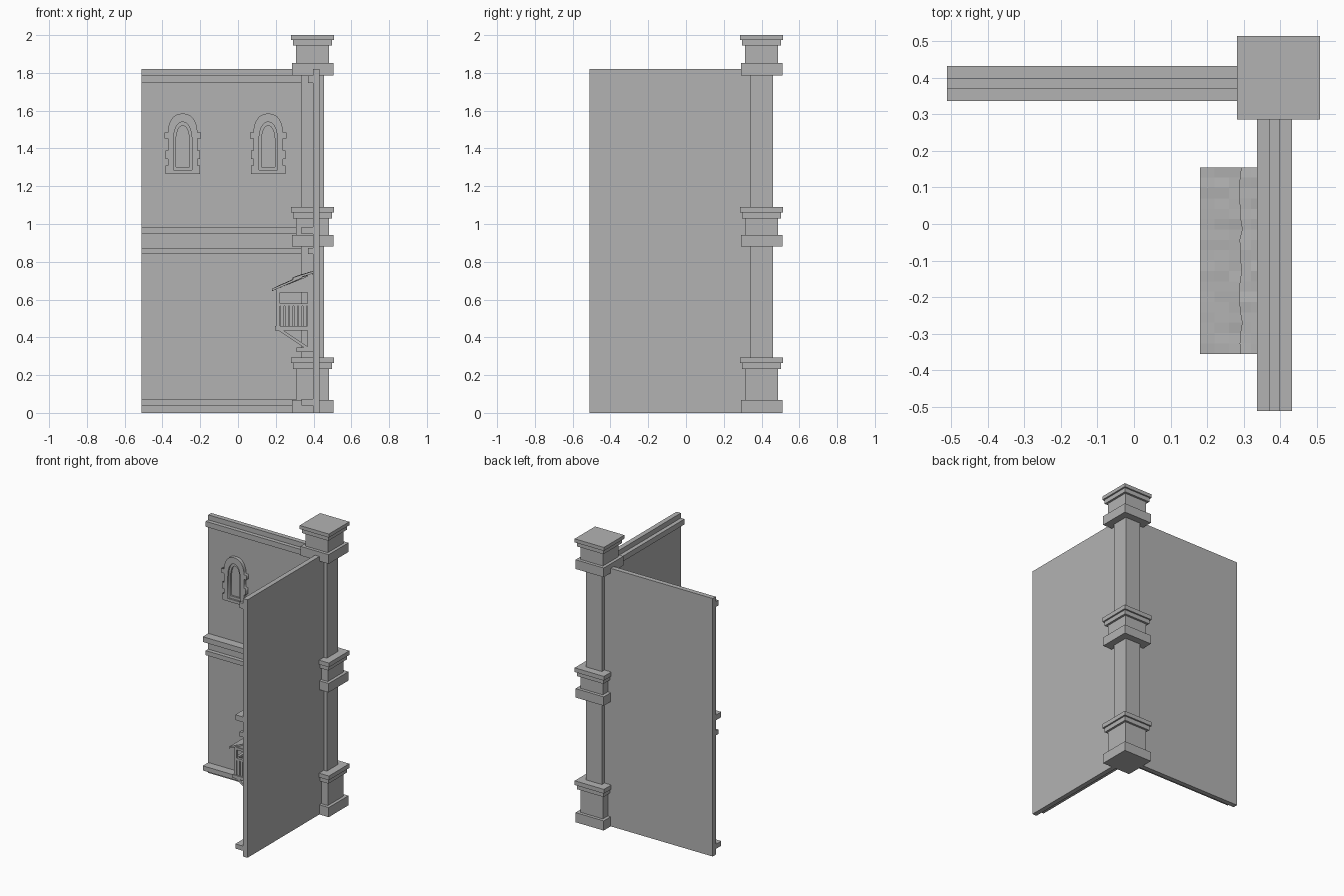
import bpy, bmesh, math, random
from mathutils import Vector

random.seed(4)
cube = bpy.data.objects.get("Cube")
if cube:
    bpy.data.objects.remove(cube, do_unlink=True)

stone = bpy.data.materials.new("grey stone")
stone.use_nodes = True
GREY = (0.45, 0.45, 0.45, 1)
stone.diffuse_color = GREY
stone.node_tree.nodes["Principled BSDF"].inputs["Base Color"].default_value = GREY


def finish(name, bm):
    bmesh.ops.recalc_face_normals(bm, faces=bm.faces)
    mesh = bpy.data.meshes.new(name)
    bm.to_mesh(mesh)
    bm.free()
    mesh.materials.append(stone)
    obj = bpy.data.objects.new(name, mesh)
    bpy.context.collection.objects.link(obj)
    return obj


def add_box(bm, x, y, z):
    verts = bmesh.ops.create_cube(bm, size=1)["verts"]
    for v in verts:
        v.co = Vector([(a + b) / 2 + c * (b - a) for (a, b), c in zip((x, y, z), v.co)])
    return verts


def boxes(name, items):
    bm = bmesh.new()
    for item in items:
        add_box(bm, *item)
    return finish(name, bm)


def add_prism(bm, profile, y0, y1):
    """Extrude an x-z profile along y."""
    face = bm.faces.new([bm.verts.new((x, y0, z)) for x, z in profile])
    new = bmesh.ops.extrude_face_region(bm, geom=[face])["geom"]
    for v in new:
        if isinstance(v, bmesh.types.BMVert):
            v.co.y = y1


# Corner pillar: shaft and three stepped collars
PX, PY = 0.395, 0.40


def pillar_block(half, z0, z1):
    return ((PX - half, PX + half), (PY - half, PY + half), (z0, z1))


boxes("pillar_shaft", [pillar_block(0.061, 0.05, 1.9)])
for name, levels in (("pillar_base", (0, 0.068, 0.232, 0.263, 0.293)),
                     ("pillar_middle", (0.88, 0.943, 1.03, 1.06, 1.09)),
                     ("pillar_top", (1.787, 1.852, 1.945, 1.975, 2.0))):
    halves = (0.11, 0.088, 0.103, 0.114)
    boxes(name, [pillar_block(h, a, b) for h, a, b in zip(halves, levels, levels[1:])])

# Two walls with horizontal mouldings on the inner sides
FACE, BACK, END, TOP = 0.398, 0.432, -0.511, 1.82
ledges = [(0.337, 0.04, 0.073), (0.370, 0.841, 0.873),
          (0.337, 0.947, 0.984), (0.370, 1.747, 1.785)]
for side in ("back", "right"):
    def place(depth, z):
        run = (END, 0.40)
        return (run, depth, z) if side == "back" else (depth, run, z)
    boxes(side + "_wall", [place((FACE, BACK), (0, TOP))])
    boxes(side + "_mouldings", [place((d, FACE + 0.01), (a, b)) for d, a, b in ledges])


# Arched windows
def arch(half, bottom, spring, apex, quoins=False):
    """Pointed arch outline, with toothed edge stones on request."""
    right = [(half, bottom)]
    if quoins:
        h = half
        right = [(h - 0.005, bottom), (h - 0.005, bottom + 0.045), (h - 0.018, bottom + 0.045),
                 (h - 0.018, bottom + 0.08), (h - 0.005, bottom + 0.08),
                 (h - 0.005, bottom + 0.125), (h - 0.018, bottom + 0.125),
                 (h - 0.018, spring - 0.032), (h, spring - 0.032), (h, spring),
                 (h - 0.018, spring)]
        half -= 0.018
    for i in range(0 if not quoins else 1, 8):
        t = i / 8
        right.append((half * (1 - t ** 2.0), spring + (apex - spring) * math.sin(t * math.pi / 2)))
    return right + [(0, apex)] + [(-x, z) for x, z in reversed(right)]


def framed(name, cx, outlines, y0, y1):
    """Flat filled outline (later outlines cut holes), given thickness along y."""
    curve = bpy.data.curves.new(name, "CURVE")
    curve.dimensions = "2D"
    curve.fill_mode = "BOTH"
    curve.extrude = (y1 - y0) / 2
    for pts in outlines:
        spline = curve.splines.new("POLY")
        spline.points.add(len(pts) - 1)
        for p, (x, z) in zip(spline.points, pts):
            p.co = (x, z, 0, 1)
        spline.use_cyclic_u = True
    obj = bpy.data.objects.new(name, curve)
    bpy.context.collection.objects.link(obj)
    obj.location = (cx, (y0 + y1) / 2, 0)
    obj.rotation_euler.x = math.pi / 2
    curve.materials.append(stone)
    bpy.ops.object.select_all(action="DESELECT")
    obj.select_set(True)
    bpy.context.view_layer.objects.active = obj
    bpy.ops.object.convert(target="MESH")


outer = arch(0.096, 1.265, 1.485, 1.585, True)
opening = arch(0.049, 1.285, 1.44, 1.54)
inner = arch(0.036, 1.303, 1.43, 1.52)
for label, cx in (("left", 0.16), ("right", -0.293)):
    framed(label + "_window_surround", cx, [outer, opening], FACE - 0.024, FACE + 0.004)
    framed(label + "_window_reveal", cx, [opening, inner], FACE - 0.012, FACE + 0.004)

# Timber balcony on the right wall
Y0, Y1, X0 = -0.335, 0.135, 0.202
MID = (Y0 + Y1) / 2
T = 0.02
wall = FACE + 0.005
frame = [((X0 - 0.007, wall), (Y0 - 0.006, Y1 + 0.006), (0.437, 0.46)),
         ((X0, X0 + T), (Y0, Y1), (0.565, 0.58)),
         ((X0, X0 + T), (Y0, Y1), (0.638, 0.66))]
for y in (Y0, MID - T / 2, Y1 - T):
    frame.append(((X0, X0 + T), (y, y + T), (0.46, 0.66)))
    frame.append(((0.31, wall), (y, y + T), (0.322, 0.345)))
for y in (Y0, Y1 - T):
    frame += [((0.368, wall), (y, y + T), (0.33, 0.735)),
              ((0.325, 0.34), (y, y + T), (0.64, 0.71)),
              ((X0, wall), (y, y + T), (0.565, 0.58)),
              ((X0, wall), (y, y + T), (0.638, 0.655))]
boxes("balcony_frame", frame)

# Upright boards with uneven gaps
boards = []
n = 7
for y in (Y0 + 0.004, Y1 - 0.014):
    step = (0.368 - X0) / n
    for i in range(n):
        x = X0 + i * step
        boards.append(((x, x + step - 0.005), (y, y + 0.01),
                       (0.455, 0.568)))
n = 20
step = (Y1 - Y0) / n
for i in range(n):
    y = Y0 + i * step
    boards.append(((X0 + 0.004, X0 + 0.014), (y, y + step - random.uniform(0.003, 0.006)),
                   (0.455, 0.568)))
boxes("balcony_boards", boards)

# Sloping braces and closed gables
bm = bmesh.new()
for y in (Y0, MID - T / 2, Y1 - T):
    add_prism(bm, [(0.208, 0.44), (0.235, 0.44), (0.385, 0.34), (0.36, 0.338)], y, y + T)
finish("balcony_braces", bm)
bm = bmesh.new()
for y in (Y0 + 0.006, Y1 - 0.014):
    add_prism(bm, [(X0, 0.65), (wall, 0.65), (wall, 0.738), (X0, 0.655)], y, y + 0.008)
finish("balcony_gables", bm)


# Lean-to roof in two overlapping, uneven courses
def roof_course(name, x0, z0, x1, z1, thick, wobble):
    bm = bmesh.new()
    rows, cols = 4, 18
    grid = []
    for i in range(rows + 1):
        row = []
        for j in range(cols + 1):
            u, v = i / rows, j / cols
            edge = i in (0, rows) or j in (0, cols)
            dx = random.uniform(-wobble, wobble) if i == 0 else 0
            dz = 0 if edge else random.uniform(-0.003, 0.003)
            row.append(bm.verts.new((x0 + (x1 - x0) * u + dx, -0.355 + 0.51 * v,
                                     z0 + (z1 - z0) * u + dz)))
        grid.append(row)
    for a, b in zip(grid, grid[1:]):
        for j in range(cols):
            bm.faces.new((a[j], b[j], b[j + 1], a[j + 1]))
    geom = bmesh.ops.extrude_face_region(bm, geom=bm.faces[:])["geom"]
    for v in geom:
        if isinstance(v, bmesh.types.BMVert):
            v.co.z -= thick
    finish(name, bm)


roof_course("roof_lower_course", 0.18, 0.657, 0.34, 0.727, 0.012, 0)
roof_course("roof_upper_course", 0.292, 0.717, wall, 0.752, 0.012, 0.004)
